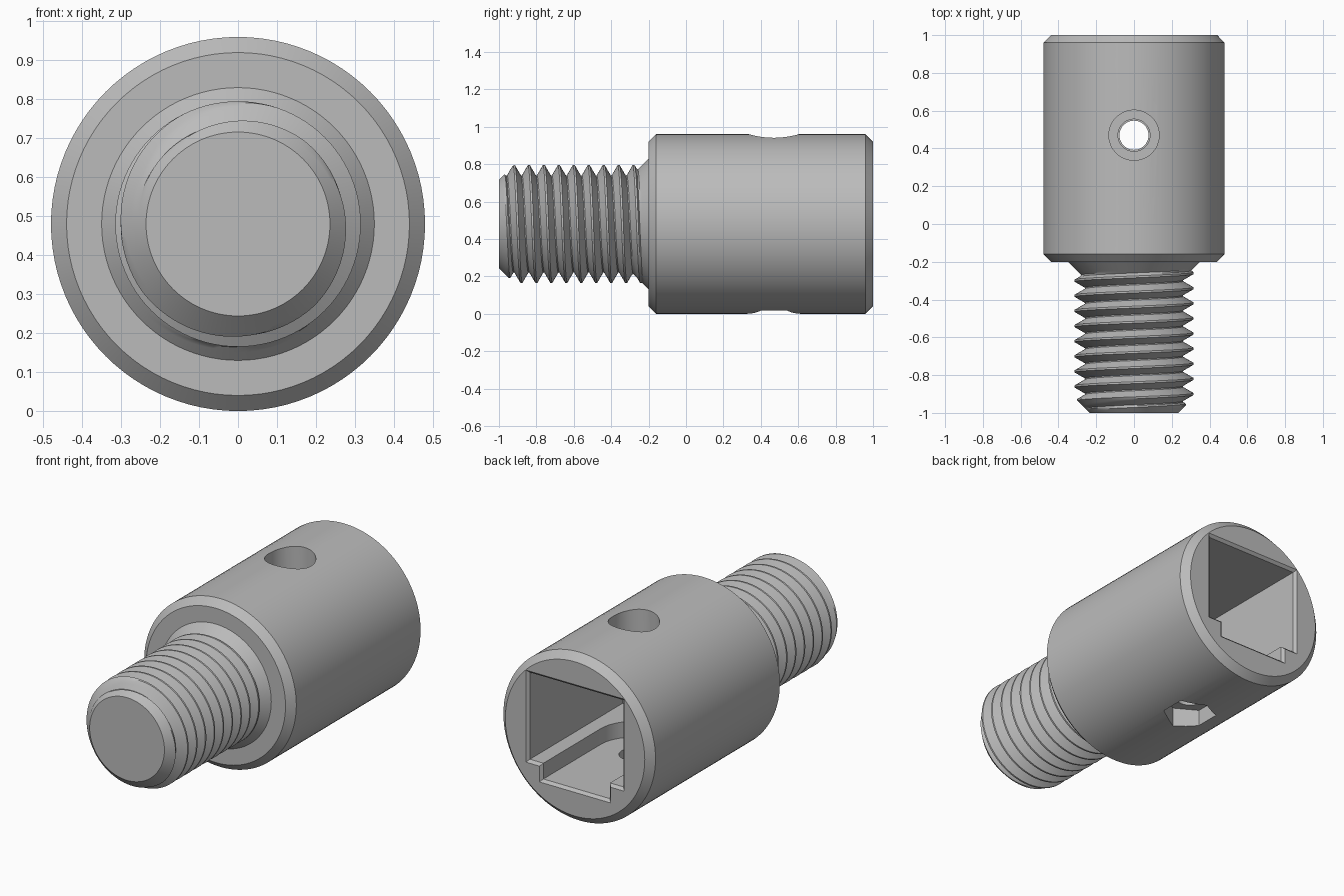
import bpy
import bmesh
from math import sin, cos, pi, tau

if "Cube" in bpy.data.objects:
    bpy.data.objects.remove(bpy.data.objects["Cube"], do_unlink=True)

AXIS_Z = 0.48    # height of the main axis
HOLE_Y = 0.47    # position of the clamping screw hole
SEGMENTS = 96

steel = bpy.data.materials.new("grey_steel")
steel.use_nodes = True
GREY = (0.5, 0.5, 0.5, 1)
steel.diffuse_color = GREY
steel.node_tree.nodes["Principled BSDF"].inputs["Base Color"].default_value = GREY


def finish(name, bm):
    bmesh.ops.recalc_face_normals(bm, faces=bm.faces[:])
    mesh = bpy.data.meshes.new(name)
    bm.to_mesh(mesh)
    bm.free()
    mesh.materials.append(steel)
    obj = bpy.data.objects.new(name, mesh)
    bpy.context.collection.objects.link(obj)
    return obj


def smooth(obj):
    bpy.ops.object.select_all(action="DESELECT")
    obj.select_set(True)
    bpy.context.view_layer.objects.active = obj
    bpy.ops.object.shade_smooth_by_angle(angle=pi / 6)


def loft(name, rings):
    """Closed solid through rings of equal point count."""
    bm = bmesh.new()
    loops = [[bm.verts.new(p) for p in ring] for ring in rings]
    n = len(loops[0])
    for a, b in zip(loops, loops[1:]):
        for i in range(n):
            j = (i + 1) % n
            bm.faces.new((a[i], a[j], b[j], b[i]))
    bm.faces.new(loops[0])
    bm.faces.new(loops[-1])
    return finish(name, bm)


def axial_ring(y, r):
    angles = [tau * i / SEGMENTS for i in range(SEGMENTS)]
    return [(r * sin(a), y, AXIS_Z + r * cos(a)) for a in angles]


def upright_ring(z, r, sides):
    angles = [tau * i / sides for i in range(sides)]
    return [(r * sin(a), HOLE_Y + r * cos(a), z) for a in angles]


def rect_ring(y, half_width, low, high, grow=0):
    w, b, t = half_width + grow, low - grow, high + grow
    return [(x, y, AXIS_Z + z) for x, z in ((-w, b), (w, b), (w, t), (-w, t))]


def slot_ring(z, r):
    arc = [pi + pi * i / 32 for i in range(33)]
    curve = [(r * cos(a), HOLE_Y + r * sin(a), z) for a in arc]
    return curve + [(r, 1.1, z), (-r, 1.1, z)]


# Socket body: chamfered cylinder
body = loft("socket_body", [axial_ring(y, r) for y, r in
                            ((-0.2, 0.44), (-0.16, 0.48), (0.96, 0.48), (1, 0.44))])

# Cutters: square socket, key slot, mouth chamfers, screw hole and nut recess
UPPER = (0.295, -0.2, 0.295)
LOWER = (0.21, -0.29, -0.1)


def mouth(name, rect):
    return loft(name, [rect_ring(0.97, *rect, grow=-0.015),
                       rect_ring(1.03, *rect, grow=0.045)])


def bore(name, low, high, r, sides=48):
    return loft(name, [upright_ring(low, r, sides), upright_ring(high, r, sides)])


cutters = [
    loft("socket_cutter", [rect_ring(0.15, *UPPER), rect_ring(1.1, *UPPER)]),
    loft("slot_cutter", [slot_ring(AXIS_Z - 0.29, 0.21), slot_ring(AXIS_Z - 0.1, 0.21)]),
    mouth("socket_mouth_cutter", UPPER),
    mouth("slot_mouth_cutter", LOWER),
    bore("screw_head_cutter", 0.82, 1.1, 0.133),
    bore("screw_hole_cutter", 0.6, 0.9, 0.085),
    bore("nut_cutter", -0.1, 0.11, 0.143, 6),
    bore("lower_hole_cutter", 0.05, 0.35, 0.077),
]
bpy.ops.object.select_all(action="DESELECT")
bpy.context.view_layer.objects.active = body
body.select_set(True)
for cutter in cutters:
    cutter.hide_render = True
    mod = body.modifiers.new(cutter.name, "BOOLEAN")
    mod.operation = "DIFFERENCE"
    mod.solver = "EXACT"
    mod.object = cutter
    bpy.ops.object.modifier_apply(modifier=mod.name)
    bpy.data.objects.remove(cutter, do_unlink=True)
smooth(body)

# Threaded shaft: right-hand helix, chamfered tip and conical shoulder
PITCH, CREST, ROOT = 0.08, 0.315, 0.26
STEPS = (-0.005, 0.005, 0.013, 0.021, 0.029, 0.037, 0.043, 0.051, 0.059, 0.067)


def thread_point(turn, step, a):
    y = -0.92 + PITCH * (turn + a / tau) + step
    y = min(max(y, -1), -0.2)
    phase = (y + 0.92 - PITCH * a / tau) % PITCH
    d = min(phase, PITCH - phase)
    r = min(CREST, max(ROOT, CREST - (d - 0.005) * 1.732))
    r = min(r, 0.236 + y + 1)
    r = max(r, 0.35 + 0.2 + y)
    return (r * sin(a), y, AXIS_Z + r * cos(a))


bm = bmesh.new()
rows = [[bm.verts.new(thread_point(turn, step, tau * i / SEGMENTS))
         for i in range(SEGMENTS + 1)]
        for turn in range(-3, 12) for step in STEPS]
for a, b in zip(rows, rows[1:]):
    for i in range(SEGMENTS):
        bm.faces.new((a[i], a[i + 1], b[i + 1], b[i]))
bmesh.ops.remove_doubles(bm, verts=bm.verts[:], dist=0.0001)
ends = [e for e in bm.edges if e.is_boundary]
bmesh.ops.holes_fill(bm, edges=ends, sides=0)
smooth(finish("threaded_shaft", bm))
